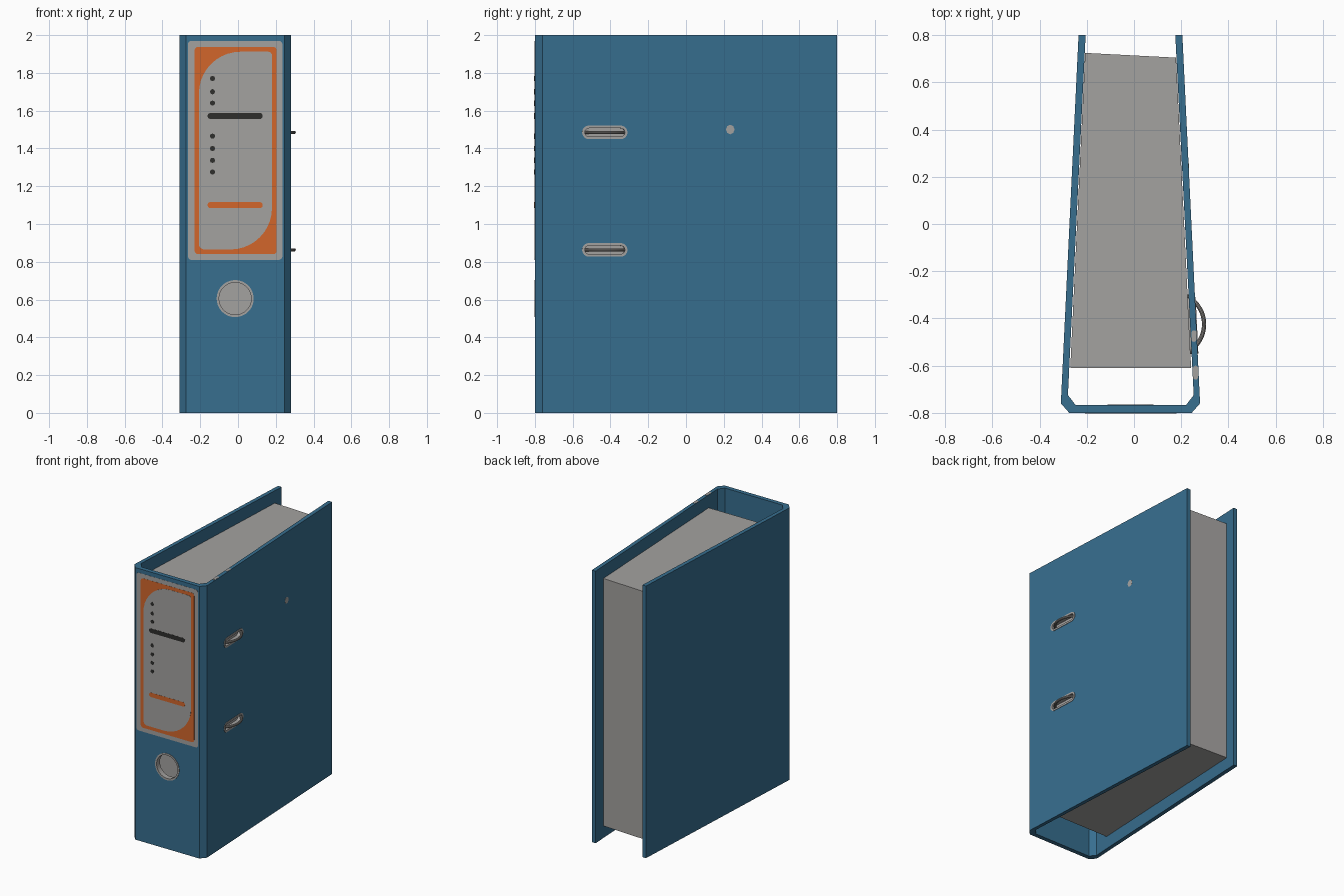
import bpy, bmesh, math
from mathutils import Matrix, Vector

if "Cube" in bpy.data.objects:
    bpy.data.objects.remove(bpy.data.objects["Cube"])


def srgb(r, g, b):
    f = lambda c: c / 12.92 if c <= 0.04045 else ((c + 0.055) / 1.055) ** 2.4
    return (f(r / 255), f(g / 255), f(b / 255), 1)


def material(name, rgb):
    m = bpy.data.materials.new(name)
    m.diffuse_color = srgb(*rgb)
    m.use_nodes = True
    m.node_tree.nodes["Principled BSDF"].inputs["Base Color"].default_value = m.diffuse_color
    return m


BLUE = material("blue board", (55, 110, 143))
GREY = material("paper grey", (164, 162, 160))
ORANGE = material("orange print", (210, 102, 43))
BLACK = material("black print", (46, 46, 44))
METAL = material("ring metal", (146, 143, 139))


def frame(origin, u, v):
    """Local axes u, v in the plane and w outwards."""
    u, v = Vector(u).normalized(), Vector(v).normalized()
    m = Matrix((u, v, u.cross(v))).transposed().to_4x4()
    m.translation = origin
    return m


def rounded(u0, v0, u1, v1, radii, n=10):
    """Rounded rectangle; radii run bottom-left, bottom-right, top-right, top-left."""
    pts = []
    for k, (cu, cv, su, sv) in enumerate(((u0, v0, 1, 1), (u1, v0, -1, 1),
                                          (u1, v1, -1, -1), (u0, v1, 1, -1))):
        r = radii[k]
        for i in range(n + 1):
            a = math.pi + (k + i / n) * math.pi / 2
            pts.append((cu + su * r + r * math.cos(a), cv + sv * r + r * math.sin(a)))
    return pts


def oval(u, v, hu, hv, n=8):
    r = min(hu, hv) * 0.999
    return rounded(u - hu, v - hv, u + hu, v + hv, [r] * 4, n)


def prism(name, outline, w0, w1, mat, m=Matrix(), hole=None):
    """Extruded outline, optionally with an inner outline of equal point count."""
    bm = bmesh.new()
    loops = [[bm.verts.new(m @ Vector((u, v, w))) for u, v in line]
             for line in ([outline, hole] if hole else [outline]) for w in (w0, w1)]
    n = len(outline)
    if hole:
        pairs = ((0, 1), (1, 3), (3, 2), (2, 0))
    else:
        pairs = ((0, 1),)
        bm.faces.new(loops[0][::-1])
        bm.faces.new(loops[1])
    for a, b in pairs:
        for i in range(n):
            j = (i + 1) % n
            bm.faces.new((loops[a][i], loops[a][j], loops[b][j], loops[b][i]))
    bmesh.ops.recalc_face_normals(bm, faces=bm.faces)
    me = bpy.data.meshes.new(name)
    bm.to_mesh(me)
    bm.free()
    me.materials.append(mat)
    ob = bpy.data.objects.new(name, me)
    bpy.context.collection.objects.link(ob)
    return ob


FRONT = frame((0, -0.8, 0), (1, 0, 0), (0, 0, 1))
RIGHT = frame((0.264, -0.43, 0), (-0.048, 1, 0), (0, 0, 1))
SLOTS = (0.863, 1.485)

# folded cover: two boards and the chamfered spine in one profile
outer = [(-0.235, 0.8), (-0.31, -0.76), (-0.275, -0.8), (0.245, -0.8), (0.28, -0.76), (0.205, 0.8)]
inner = [(0.175, 0.8), (0.253, -0.725), (0.22, -0.768), (-0.247, -0.768), (-0.28, -0.725), (-0.205, 0.8)]
cover = prism("cover", outer + inner, 0, 2, BLUE)

# holes for the finger grip and the ring slots
cutters = [prism("grip_cutter", oval(-0.015, 0.605, 0.091, 0.091, 12), -0.08, 0.08, BLUE, FRONT)]
cutters += [prism("slot_cutter", oval(0, z, 0.113, 0.029), -0.06, 0.06, BLUE, RIGHT) for z in SLOTS]
bpy.context.view_layer.objects.active = cover
for c in cutters:
    mod = cover.modifiers.new("hole", 'BOOLEAN')
    mod.operation, mod.solver, mod.object = 'DIFFERENCE', 'EXACT', c
    bpy.ops.object.modifier_apply(modifier=mod.name)
    bpy.data.objects.remove(c)

# paper block
prism("paper_stack", [(-0.27, -0.61), (0.242, -0.61), (0.178, 0.705), (-0.207, 0.725)],
      0.09, 1.91, GREY)

# finger grip ring
prism("grip_ring", oval(-0.015, 0.605, 0.098, 0.098, 12), -0.036, 0.003, GREY, FRONT,
      oval(-0.015, 0.605, 0.085, 0.085, 12))

# slot rims and the metal rings that poke through them
for i, z in enumerate(SLOTS):
    prism(f"slot_rim_{i}", oval(0, z, 0.12, 0.036), -0.031, 0.003, GREY, RIGHT,
          oval(0, z, 0.106, 0.022))
    bpy.ops.mesh.primitive_torus_add(major_radius=0.134, minor_radius=0.009, major_segments=48,
                                     minor_segments=10, location=(0.163, -0.425, z))
    ring = bpy.context.object
    ring.name = f"metal_ring_{i}"
    ring.data.materials.append(METAL)
    bpy.ops.object.shade_smooth_by_angle()

# spine label, stacked as thin plates
prism("label_base", rounded(-0.265, 0.81, 0.235, 1.97, [0.02] * 4), -0.001, 0.001, GREY, FRONT)
prism("label_border", rounded(-0.23, 0.84, 0.205, 1.938, [0.02] * 4), -0.001, 0.002, ORANGE, FRONT)
prism("label_field", rounded(-0.207, 0.865, 0.18, 1.912, [0.03, 0.22, 0.02, 0.22]),
      -0.001, 0.003, GREY, FRONT)
for name, z, mat in (("label_line_low", 1.1, ORANGE), ("label_line_high", 1.572, BLACK)):
    prism(name, oval(-0.015, z, 0.146, 0.016), -0.001, 0.004, mat, FRONT)
for i, z in enumerate((1.77, 1.70, 1.64, 1.465, 1.40, 1.337, 1.275)):
    prism(f"label_dot_{i}", oval(-0.135, z, 0.014, 0.014, 2), -0.001, 0.004, BLACK, FRONT)

# worn spots on the side board and the top rim
prism("side_chip", oval(0.665, 1.5, 0.022, 0.025, 2), -0.001, 0.001, GREY, RIGHT)
for i, (x, y, h) in enumerate(((0.254, -0.475, 0.025), (0.261, -0.63, 0.03))):
    prism(f"rim_chip_{i}", oval(x, y, 0.011, h, 2), 1.999, 2.001, GREY)
